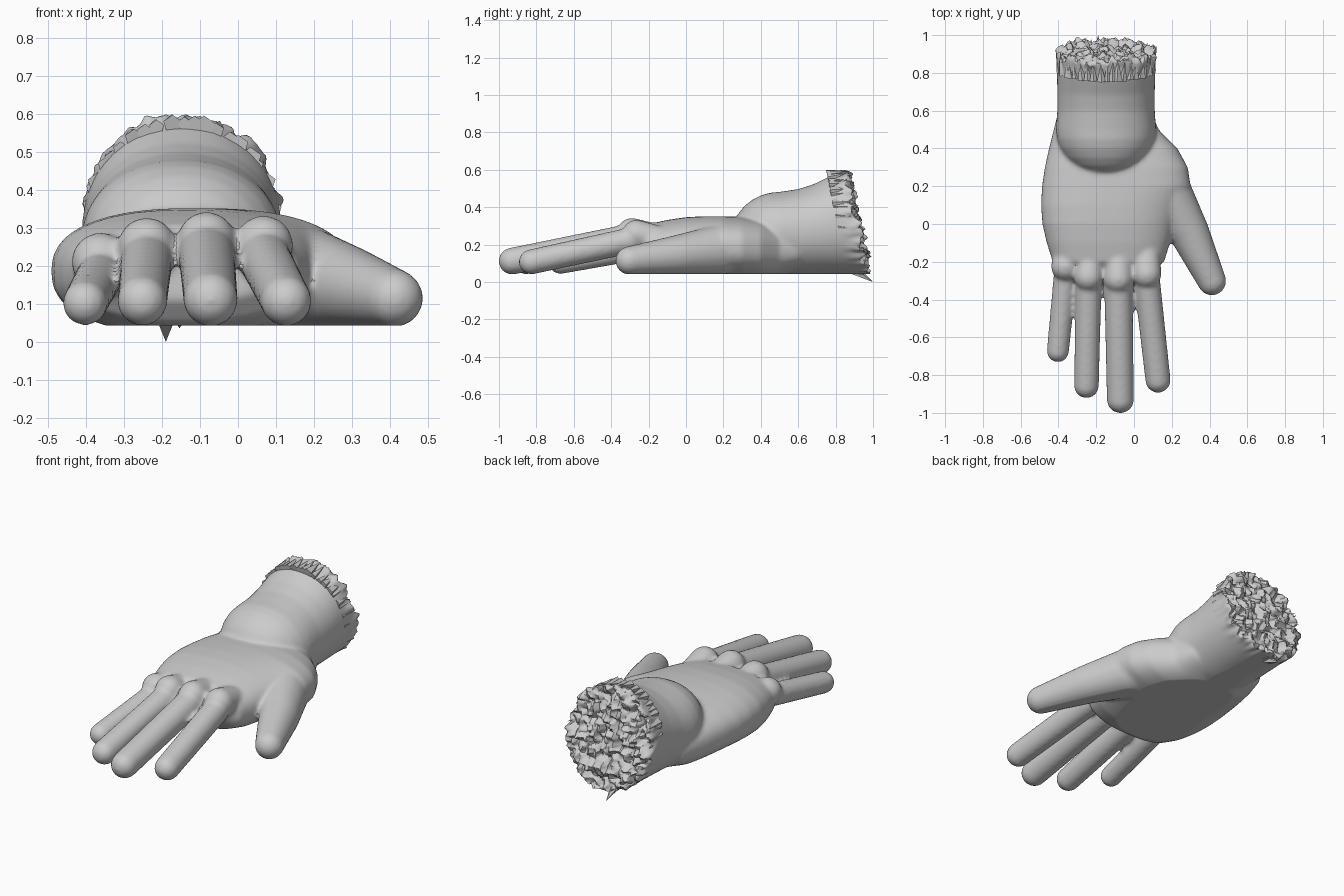
import bpy, bmesh, math, random
from mathutils import Vector, noise

if "Cube" in bpy.data.objects:
    bpy.data.objects.remove(bpy.data.objects["Cube"])

random.seed(4)
body = bmesh.new()


def add_part(bm):
    """Append a closed piece to the body that will be fused."""
    bmesh.ops.recalc_face_normals(bm, faces=bm.faces)
    me = bpy.data.meshes.new("piece")
    bm.to_mesh(me)
    bm.free()
    body.from_mesh(me)
    bpy.data.meshes.remove(me)


def ball(c, r, n=260):
    pts = []
    for i in range(n):
        z = 1 - 2 * (i + 0.5) / n
        a = i * 2.399963
        s = math.sqrt(1 - z * z)
        pts.append(Vector(c) + r * Vector((s * math.cos(a), s * math.sin(a), z)))
    return pts


def capsule(c1, r1, c2, r2):
    """Tapered round-ended limb between two balls."""
    bm = bmesh.new()
    for p in ball(c1, r1) + ball(c2, r2):
        bm.verts.new(p)
    res = bmesh.ops.convex_hull(bm, input=bm.verts[:])
    loose = [v for v in bm.verts if not v.link_faces]
    bmesh.ops.delete(bm, geom=loose, context='VERTS')
    add_part(bm)


def loft(sections, power, n=64):
    """Skin superellipse sections: (y, xc, zc, rx, rz, shear)."""
    bm = bmesh.new()
    rings = []
    for y, xc, zc, rx, rz, k in sections:
        ring = []
        for i in range(n):
            a = 2 * math.pi * i / n
            c, s = math.cos(a), math.sin(a)
            dx = rx * math.copysign(abs(c) ** (2 / power), c)
            dz = rz * math.copysign(abs(s) ** (2 / power), s)
            ring.append(bm.verts.new((xc + dx, y - k * dz, zc + dz)))
        rings.append(ring)
    for a, b in zip(rings, rings[1:]):
        for i in range(n):
            j = (i + 1) % n
            bm.faces.new((a[i], a[j], b[j], b[i]))
    bm.faces.new(rings[0])
    bm.faces.new(rings[-1])
    add_part(bm)


# palm: y, left, right, bottom, top
palm = [(-0.25, -0.36, 0.09, 0.11, 0.26), (-0.2, -0.43, 0.16, 0.05, 0.31),
        (-0.1, -0.462, 0.19, 0.025, 0.332), (0, -0.485, 0.215, 0.02, 0.347),
        (0.1, -0.492, 0.25, 0.02, 0.352), (0.2, -0.487, 0.30, 0.02, 0.352),
        (0.3, -0.472, 0.285, 0.02, 0.347), (0.4, -0.45, 0.23, 0.02, 0.335),
        (0.5, -0.425, 0.13, 0.03, 0.31), (0.6, -0.40, 0.09, 0.06, 0.28)]
loft([(y, (l + r) / 2, (b + t) / 2, (r - l) / 2, (t - b) / 2, 0)
      for y, l, r, b, t in palm], 2.4)

# forearm: rounded front end, slanted rear end
arm = []
for d in (0.248, 0.24, 0.22, 0.19, 0.15, 0.1, 0.05, 0):
    f = math.sqrt(1 - (d / 0.25) ** 2)
    arm.append((0.5 - d, -0.148, 0.26, 0.265 * f, 0.222 * f, 0))
arm += [(0.6, -0.148, 0.265, 0.258, 0.232, 0), (0.7, -0.148, 0.28, 0.258, 0.243, 0.07),
        (0.8, -0.148, 0.3, 0.26, 0.262, 0.15), (0.915, -0.148, 0.32, 0.262, 0.282, 0.213)]
loft(arm, 2.1)

# fingers: knuckle x, y, top z, then tip x, y, z, radius
fingers = [(-0.362, -0.225, 0.288, -0.403, -0.673, 0.102, 0.059),
           (-0.24, -0.28, 0.328, -0.252, -0.856, 0.108, 0.066),
           (-0.083, -0.29, 0.343, -0.072, -0.93, 0.112, 0.072),
           (0.068, -0.265, 0.333, 0.127, -0.827, 0.108, 0.067)]
for kx, ky, top, tx, ty, tz, r in fingers:
    capsule((kx * 0.95, -0.08, top - 0.12), 0.07, (kx, ky, top - 0.077), 0.077)
    capsule((kx, ky - 0.03, top - 0.11), r + 0.003, (tx, ty, tz), r)

# thumb
capsule((0.17, 0.17, 0.17), 0.135, (0.29, -0.04, 0.145), 0.107)
capsule((0.29, -0.04, 0.145), 0.107, (0.412, -0.302, 0.115), 0.076)

# fuse everything into one soft skin
me = bpy.data.meshes.new("hand")
body.to_mesh(me)
body.free()
hand = bpy.data.objects.new("hand", me)
bpy.context.collection.objects.link(hand)
m = hand.modifiers.new("fuse", 'REMESH')
m.mode = 'VOXEL'
m.voxel_size = 0.011
m = hand.modifiers.new("soften", 'SMOOTH')
m.factor = 0.5
m.iterations = 8
deps = bpy.context.evaluated_depsgraph_get()
skin = bpy.data.meshes.new_from_object(hand.evaluated_get(deps))
hand.modifiers.clear()
hand.data = skin

# flat underside and ragged wrist end
for v in skin.vertices:
    p = v.co.copy()
    w = (p.y - (0.983 - 0.213 * p.z) + 0.13) / 0.13
    if w > 0:
        w = min(w, 1) ** 2
        d = Vector((p.x + 0.148, 0, p.z - 0.32))
        v.co.y += w * (0.045 * noise.noise(Vector((p.x * 16, 0, p.z * 16)))
                       + 0.03 * noise.noise(Vector((p.x * 40, 3, p.z * 40))))
        v.co += d * w * 0.09 * noise.noise(Vector((p.x * 28, p.y * 8, p.z * 28)))
    v.co.z = max(v.co.z, 0.043)

# torn shards around the wrist rim
bm = bmesh.new()


def shard(base, tip, r):
    d = tip - base
    mat = d.to_track_quat('Z', 'Y').to_matrix().to_4x4()
    mat.translation = (base + tip) / 2
    bmesh.ops.create_cone(bm, cap_ends=True, segments=5, radius1=r, radius2=0,
                          depth=d.length, matrix=mat)


for i in range(44):
    a = 2 * math.pi * (i + random.uniform(-0.3, 0.3)) / 44
    def rim(f, dy):
        z = 0.32 + 0.28 * f * math.sin(a)
        return Vector((-0.148 + 0.26 * f * math.cos(a), 0.998 - 0.213 * z + dy, z))
    shard(rim(0.91, -0.12), rim(random.uniform(0.97, 1.02), random.uniform(-0.035, 0)),
          random.uniform(0.018, 0.032))
shard(Vector((-0.19, 0.88, 0.075)), Vector((-0.19, 1.0, 0.0)), 0.035)
me = bpy.data.meshes.new("torn_wrist_shards")
bm.to_mesh(me)
bm.free()
shards = bpy.data.objects.new("torn_wrist_shards", me)
bpy.context.collection.objects.link(shards)

# smooth skin with sharp tears
bpy.ops.object.select_all(action='DESELECT')
hand.select_set(True)
bpy.context.view_layer.objects.active = hand
bpy.ops.object.shade_smooth_by_angle(angle=math.radians(40))
